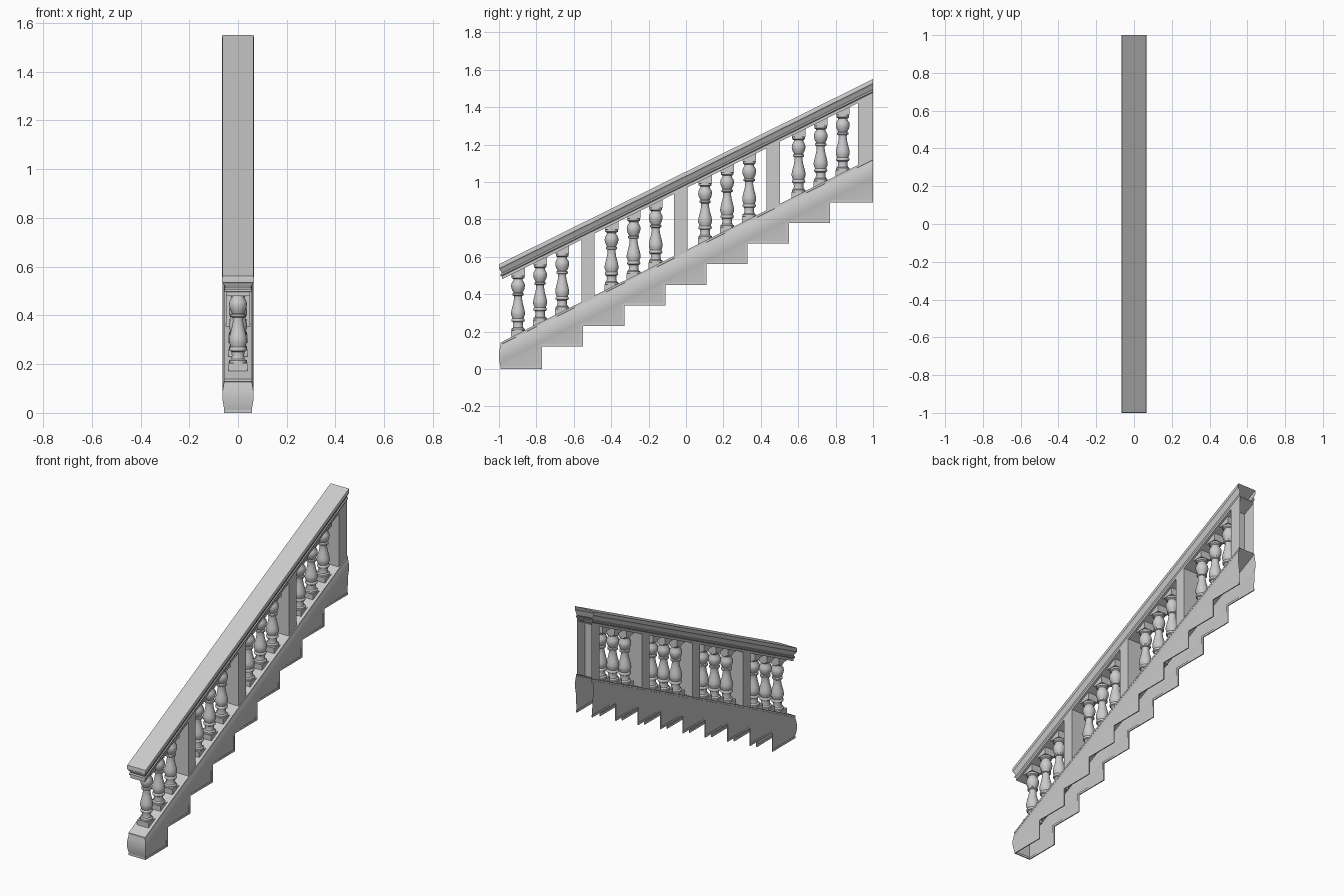
import bpy, bmesh, math

if "Cube" in bpy.data.objects:
    bpy.data.objects.remove(bpy.data.objects["Cube"])

SLOPE = 0.495


def base_top(y):
    return 0.14 + SLOPE * (y + 1)


def rail_top(y):
    return 0.56 + SLOPE * (y + 1)


def finish(name, bm, angle=35):
    bmesh.ops.remove_doubles(bm, verts=bm.verts, dist=0.0002)
    bmesh.ops.recalc_face_normals(bm, faces=bm.faces)
    me = bpy.data.meshes.new(name)
    bm.to_mesh(me)
    bm.free()
    ob = bpy.data.objects.new(name, me)
    bpy.context.collection.objects.link(ob)
    bpy.ops.object.select_all(action='DESELECT')
    ob.select_set(True)
    bpy.context.view_layer.objects.active = ob
    bpy.ops.object.shade_smooth_by_angle(angle=math.radians(angle))
    return ob


def face(bm, pts):
    return bm.faces.new([bm.verts.new(p) for p in pts])


def block(bm, x, y0, y1, bottom, top, back=True):
    """Upright block whose top and bottom heights follow functions of y."""
    c = [(-x, y0), (x, y0), (x, y1), (-x, y1)]
    lo = [(a, b, bottom(b)) for a, b in c]
    hi = [(a, b, top(b)) for a, b in c]
    face(bm, lo)
    face(bm, hi)
    for i in range(4):
        if i == 2 and not back:
            continue
        j = (i + 1) % 4
        face(bm, [lo[i], lo[j], hi[j], hi[i]])


# handrail: moulded section wrapping the sides and front, open at the back
bm = bmesh.new()
rail_profile = [(0.063, 0), (0.065, -0.006), (0.065, -0.024), (0.060, -0.030),
                (0.058, -0.038), (0.053, -0.046), (0.051, -0.054),
                (0.056, -0.058), (0.056, -0.066), (0.050, -0.072), (0.050, -0.088)]
rings = []
for x, dz in rail_profile:
    yf = -1 + (0.065 - x)
    rings.append([(sx * x, y, rail_top(y) + dz)
                  for sx, y in ((-1, 1), (-1, yf), (1, yf), (1, 1))])
for a, b in zip(rings, rings[1:]):
    for i in range(3):
        face(bm, [a[i], a[i + 1], b[i + 1], b[i]])
face(bm, rings[0])
face(bm, rings[-1])
finish("handrail", bm)

# stepped base: bulged hollow shell, open below and at the back
step_y = [-1] + [-0.77 + 0.22 * i for i in range(8)] + [1]
step_z = [0] + [0.12 + 0.11 * i for i in range(8)]
depths = [0, 0.012, 0.0125, 0.03, 0.05, 0.07, 0.09, 0.11, 0.122]


def half_width(d):
    if d <= 0.012:
        return 0.057
    return 0.053 + 0.011 * math.sin(math.pi * min(d, 0.14) / 0.14)


def column(y, bottom, front=False):
    pts = []
    for d in depths + [None]:
        dd = base_top(y) - bottom if d is None else d
        x = half_width(dd) if d is not None else half_width(max(dd, 0.122))
        yy = -1 + 0.064 - x if front else y
        pts.append((x, yy, base_top(y) - dd))
    return pts


bm = bmesh.new()
for i, z in enumerate(step_z):
    a = column(step_y[i], z, i == 0)
    b = column(step_y[i + 1], z)
    for s in (-1, 1):
        for k in range(len(a) - 1):
            face(bm, [(s * p[0], p[1], p[2]) for p in (a[k], b[k], b[k + 1], a[k + 1])])
front = column(-1, 0, True)
for p, q in zip(front, front[1:]):
    face(bm, [p, q, (-q[0], q[1], q[2]), (-p[0], p[1], p[2])])
t, f = column(1, step_z[-1])[0], front[0]
face(bm, [f, t, (-t[0], t[1], t[2]), (-f[0], f[1], f[2])])
finish("stepped_base", bm)

# thin edging along the treads and risers on both walls
bm = bmesh.new()
W = 0.013


def edging(y0, y1, z0, z1):
    for s in (-1, 1):
        g = bmesh.ops.create_cube(bm, size=1)["verts"]
        for v in g:
            v.co = (s * (0.0545 + v.co.x * 0.006),
                    (y0 + y1) / 2 + v.co.y * (y1 - y0),
                    (z0 + z1) / 2 + v.co.z * (z1 - z0))


for i, z in enumerate(step_z):
    edging(step_y[i] + (0.008 if i == 0 else -W), step_y[i + 1], z, z + W)
    if i:
        edging(step_y[i] - W, step_y[i], step_z[i - 1] + W, z)
block(bm, 0.0515, -0.992, -0.986, lambda y: 0, lambda y: W)
finish("step_edging", bm)

# square posts
bm = bmesh.new()
for y0, y1 in ((-0.56, -0.488), (-0.065, 0.008), (0.43, 0.502), (0.92, 1.0)):
    block(bm, 0.05, y0, y1, lambda y: base_top(y) - 0.004,
          lambda y: rail_top(y) - 0.08, back=y1 < 1)
finish("posts", bm)

# turned balusters with square plinths and caps
turning = [(0.036, 0.03), (0.036, 0.042), (0.028, 0.048), (0.025, 0.062),
           (0.027, 0.078), (0.034, 0.082), (0.036, 0.088), (0.034, 0.095),
           (0.030, 0.098), (0.037, 0.118), (0.037, 0.13), (0.033, 0.15),
           (0.025, 0.18), (0.021, 0.205), (0.022, 0.218), (0.030, 0.222),
           (0.030, 0.231), (0.024, 0.235), (0.033, 0.252), (0.037, 0.27),
           (0.035, 0.285), (0.025, 0.302), (0.025, 0.308), (0.034, 0.314), (0.034, 0.33)]
# the lower vase swaps with the upper bulb so the belly sits low on the shaft
N = 20
bm = bmesh.new()
for centre in (-0.78, -0.28, 0.22, 0.72):
    for off in (-0.118, 0, 0.118):
        y = centre + off
        z = base_top(y) - 0.018
        block(bm, 0.038, y - 0.038, y + 0.038, lambda v: z, lambda v: z + 0.032)
        block(bm, 0.036, y - 0.036, y + 0.036, lambda v: z + 0.325,
              lambda v: rail_top(v) - 0.085)
        loops = [[(r * math.cos(2 * math.pi * k / N), y + r * math.sin(2 * math.pi * k / N), z + h)
                  for k in range(N)] for r, h in turning]
        for a, b in zip(loops, loops[1:]):
            for k in range(N):
                j = (k + 1) % N
                face(bm, [a[k], a[j], b[j], b[k]])
finish("balusters", bm, 40)
